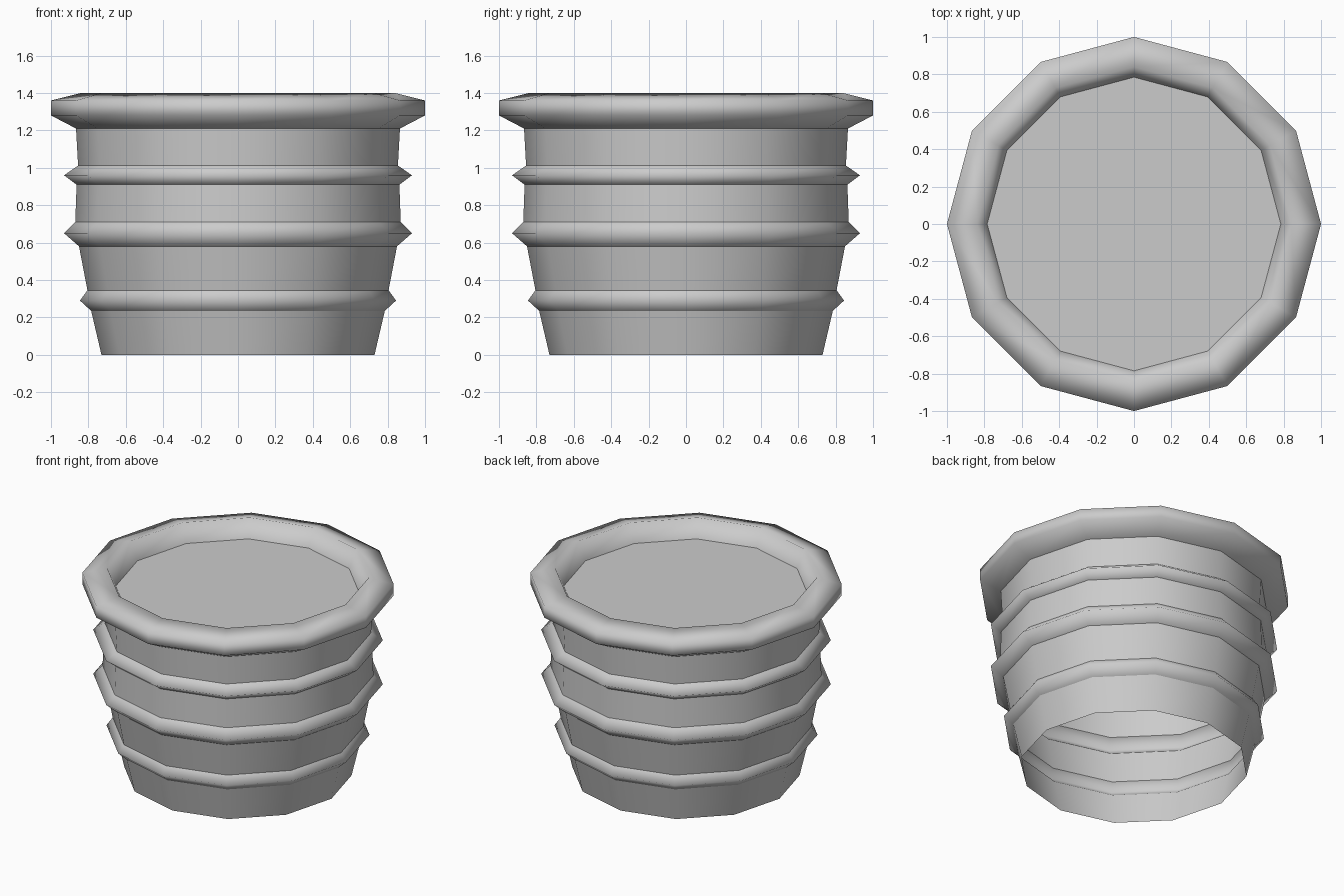
import bpy, bmesh
from math import cos, sin, pi

if "Cube" in bpy.data.objects:
    bpy.data.objects.remove(bpy.data.objects["Cube"])

SIDES = 12


def lathe(name, profile, sharp=(), cap_last=False):
    """Spin a (radius, height) profile; rings listed in sharp keep a hard edge."""
    bm = bmesh.new()
    rings = [[bm.verts.new((r * cos(2 * pi * i / SIDES), r * sin(2 * pi * i / SIDES), z))
              for i in range(SIDES)] for r, z in profile]
    for lo, hi in zip(rings, rings[1:]):
        for i in range(SIDES):
            j = (i + 1) % SIDES
            bm.faces.new((lo[i], lo[j], hi[j], hi[i])).smooth = True
    if cap_last:
        bm.faces.new(rings[-1])
    for k in sharp:
        for i in range(SIDES):
            edge = bm.edges.get((rings[k][i], rings[k][(i + 1) % SIDES]))
            edge.smooth = False
    mesh = bpy.data.meshes.new(name)
    bm.to_mesh(mesh)
    bm.free()
    obj = bpy.data.objects.new(name, mesh)
    bpy.context.collection.objects.link(obj)
    return obj


# Open-bottomed pot wall with three raised ribs
wall = [(0.73, 0), (0.785, 0.235), (0.845, 0.29), (0.805, 0.345),
        (0.85, 0.58), (0.93, 0.65), (0.87, 0.71),
        (0.863, 0.91), (0.93, 0.96), (0.855, 1.012), (0.866, 1.21)]
lathe("pot_wall", wall, sharp=(1, 3, 4, 6, 7, 9))

# Flared rim rolling over to the inside
lathe("rim", [(0.866, 1.21), (1, 1.28), (1, 1.36), (0.84, 1.4), (0.785, 1.275)])

# Flat soil surface closing the top
lathe("soil", [(0.785, 1.275)], cap_last=True)
